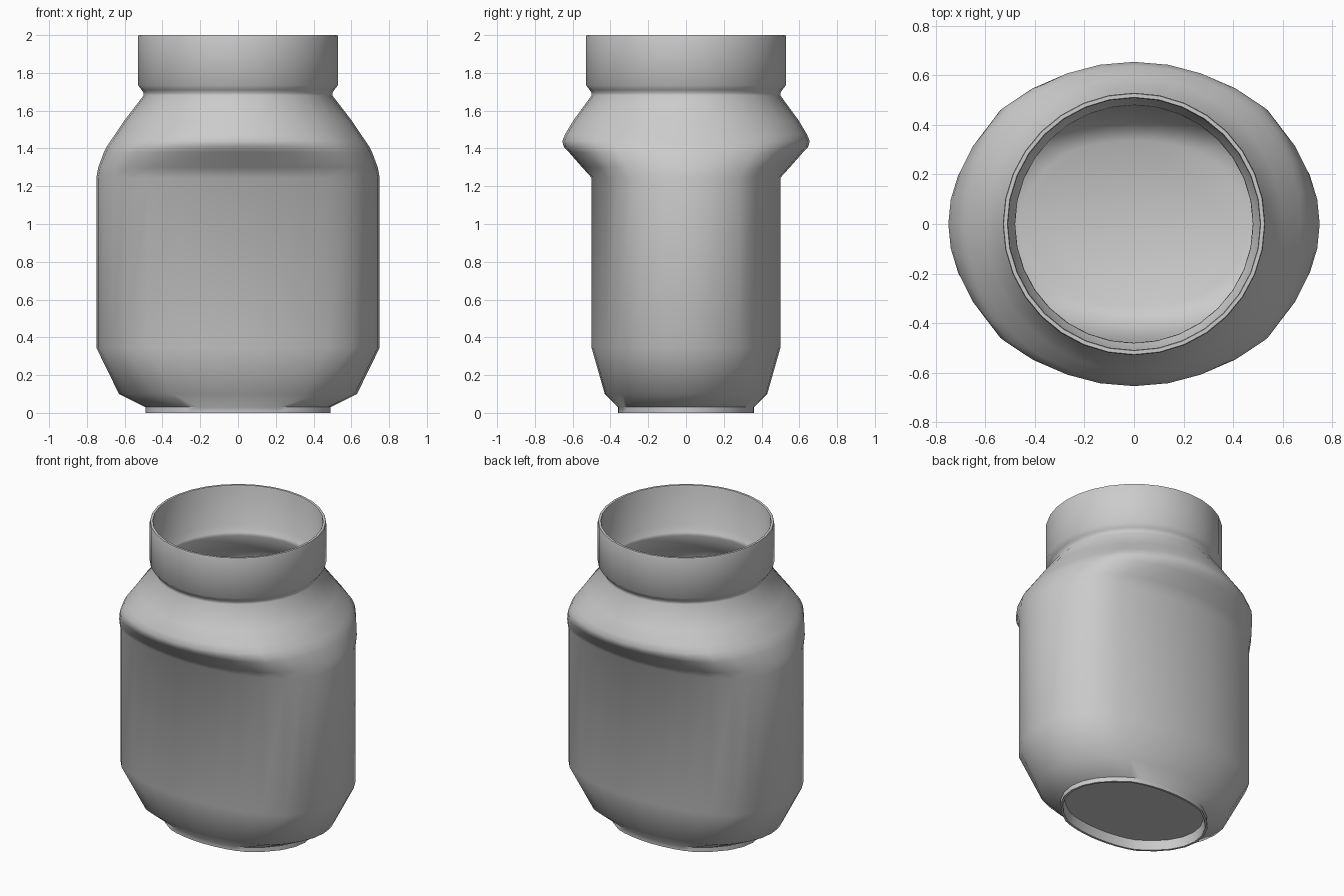
import bpy, bmesh, math

SIDES = 32
S45 = math.sin(math.pi / 4)


def section_point(i, hx, hy, cx, cy):
    """Rounded four-corner section: half sizes hx, hy and corner at (cx, cy)."""
    a = 2 * math.pi * i / SIDES
    c, s = math.cos(a), math.sin(a)
    ac, as_ = abs(c), abs(s)
    if as_ >= ac - 1e-9:
        x = cx * ac / S45
        y = hy - (hy - cy) * (1 - as_) / (1 - S45)
    else:
        y = cy * as_ / S45
        x = hx - (hx - cx) * (1 - ac) / (1 - S45)
    return math.copysign(x, c), math.copysign(y, s)


def round_ring(z, r):
    return (z, r, r, r * S45, r * S45)


# Rings: z, half width, half depth, corner x, corner y
base = [
    (0.06, 0.465, 0.335, 0.26, 0.29),
    (0.00, 0.475, 0.345, 0.265, 0.30),
    (0.00, 0.49, 0.36, 0.275, 0.31),
    (0.03, 0.49, 0.36, 0.275, 0.31),
    (0.10, 0.63, 0.43, 0.44, 0.335),
]
body = [
    (0.345, 0.75, 0.50, 0.60, 0.36),
    (1.245, 0.75, 0.50, 0.60, 0.36),
]
shoulder = [
    (1.30, 0.74, 0.55, 0.585, 0.40),
    (1.38, 0.71, 0.62, 0.54, 0.46),
    (1.41, 0.695, 0.648, 0.52, 0.475),
    (1.44, 0.675, 0.655, 0.50, 0.475),
    (1.475, 0.65, 0.64, 0.475, 0.46),
    (1.55, 0.60, 0.595, 0.425, 0.42),
]
neck = [round_ring(z, r) for z, r in
        ((1.68, 0.50), (1.695, 0.50), (1.71, 0.51), (1.735, 0.53), (1.99, 0.53), (2.0, 0.527))]
inner = [round_ring(z, r) for z, r in
         ((2.0, 0.512), (1.99, 0.509), (1.735, 0.509), (1.70, 0.485), (1.68, 0.48))]
inner += [
    (1.55, 0.575, 0.57, 0.407, 0.402),
    (1.44, 0.652, 0.632, 0.483, 0.458),
    (1.38, 0.69, 0.595, 0.525, 0.445),
    (1.25, 0.73, 0.48, 0.585, 0.345),
    (0.35, 0.73, 0.48, 0.585, 0.345),
    (0.12, 0.61, 0.41, 0.425, 0.32),
    (0.075, 0.468, 0.337, 0.262, 0.292),
]
rings = base + body + shoulder + neck + inner

# Jar: one continuous wall, outside up, over the lip, inside down
bm = bmesh.new()
loops = [[bm.verts.new((*section_point(i, *dims), z)) for i in range(SIDES)]
         for z, *dims in rings]
for lo, hi in zip(loops, loops[1:]):
    for i in range(SIDES):
        j = (i + 1) % SIDES
        bm.faces.new((lo[i], lo[j], hi[j], hi[i]))

# Recessed underside and inner floor
bm.faces.new(loops[0][::-1])
bm.faces.new(loops[-1])
bmesh.ops.recalc_face_normals(bm, faces=bm.faces[:])

mesh = bpy.data.meshes.new("jar")
bm.to_mesh(mesh)
bm.free()
jar = bpy.data.objects.new("jar", mesh)
bpy.context.collection.objects.link(jar)
bpy.context.view_layer.objects.active = jar
jar.select_set(True)
bpy.ops.object.shade_smooth_by_angle(angle=math.radians(50))
